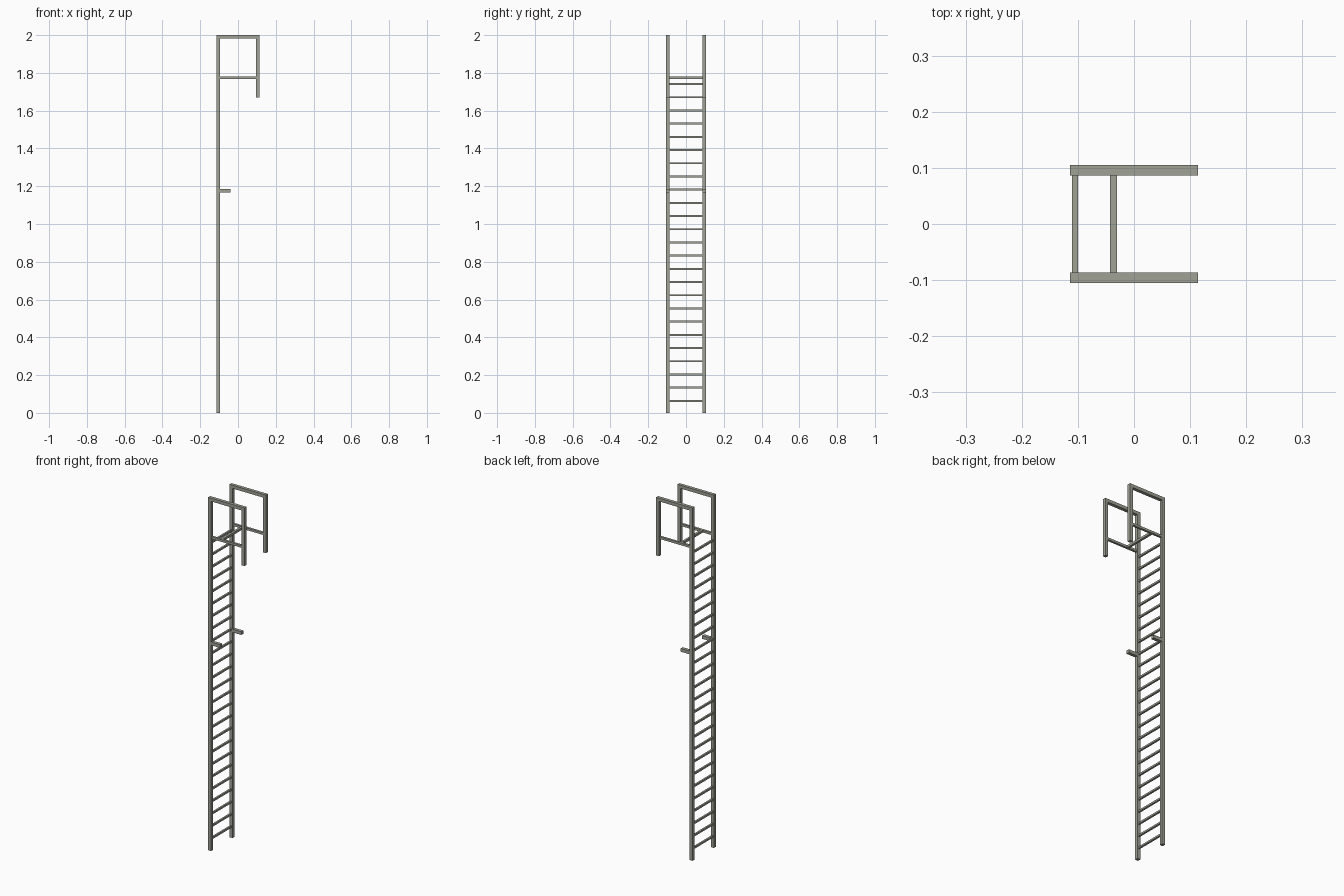
import bpy

if "Cube" in bpy.data.objects:
    bpy.data.objects.remove(bpy.data.objects["Cube"])

metal = bpy.data.materials.new("grey_metal")
metal.diffuse_color = (0.35, 0.355, 0.30, 1)
metal.use_nodes = True
metal.node_tree.nodes["Principled BSDF"].inputs["Base Color"].default_value = metal.diffuse_color


def box(name, x, y, z):
    """Box from (min, max) ranges on each axis."""
    x, y, z = sorted(x), sorted(y), sorted(z)
    v = [(a, b, c) for a in x for b in y for c in z]
    f = [(0, 1, 3, 2), (4, 6, 7, 5), (0, 4, 5, 1), (2, 3, 7, 6), (0, 2, 6, 4), (1, 5, 7, 3)]
    me = bpy.data.meshes.new(name)
    me.from_pydata(v, [], f)
    me.materials.append(metal)
    ob = bpy.data.objects.new(name, me)
    bpy.context.collection.objects.link(ob)
    return ob


T = 0.0185           # tube width
X0, X1 = -0.114, 0.114
YI, YO = 0.0865, 0.105

for s, side in ((1, "left"), (-1, "right")):
    y = (s * YI, s * YO)
    # long side rail
    box(side + "_rail", (X0, X0 + T), y, (0, 2 - T))
    # hook over the top: top bar and short drop leg
    box(side + "_top_bar", (X0, X1), y, (2 - T, 2))
    box(side + "_drop_leg", (X1 - T, X1), y, (1.671, 2 - T))
    # thin tie between rail and drop leg
    box(side + "_tie_bar", (X0 + T, X1 - T), (s * 0.0895, s * 0.102), (1.768, 1.781))
    # wall standoff
    box(side + "_standoff", (X0 + T, -0.04), y, (1.166, 1.1845))

# cross bar joining the two ties
box("top_cross_bar", (-0.043, -0.03), (-0.0895, 0.0895), (1.768, 1.781))

# rungs
for i in range(25):
    z = 0.0635 + i * 0.0699
    box(f"rung_{i + 1}", (-0.1105, -0.1), (-YI, YI), (z - 0.005, z + 0.005))
